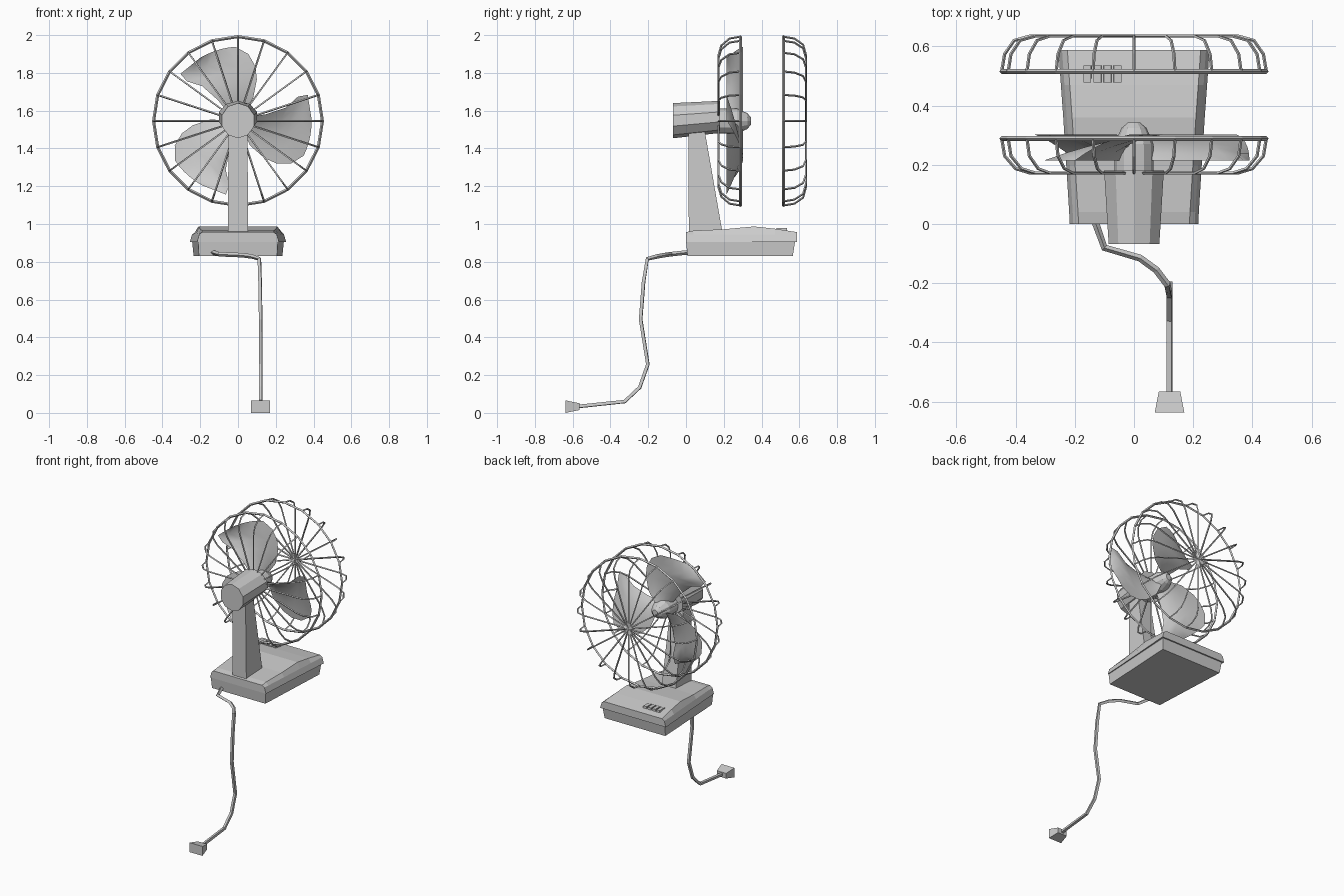
import bpy, bmesh
from math import sin, cos, pi, radians

if "Cube" in bpy.data.objects:
    bpy.data.objects.remove(bpy.data.objects["Cube"])

CZ = 1.545  # height of the fan axis


def make_object(name, verts, faces):
    mesh = bpy.data.meshes.new(name)
    mesh.from_pydata(verts, [], faces)
    bm = bmesh.new()
    bm.from_mesh(mesh)
    bmesh.ops.recalc_face_normals(bm, faces=bm.faces)
    bm.to_mesh(mesh)
    bm.free()
    obj = bpy.data.objects.new(name, mesh)
    bpy.context.collection.objects.link(obj)
    return obj


def loft(name, rings):
    """Skin a list of equal-length closed rings and cap both ends."""
    n = len(rings[0])
    verts = [p for ring in rings for p in ring]
    faces = [(k * n + i, k * n + (i + 1) % n, (k + 1) * n + (i + 1) % n, (k + 1) * n + i)
             for k in range(len(rings) - 1) for i in range(n)]
    faces += [tuple(range(n)), tuple(range((len(rings) - 1) * n, len(rings) * n))]
    return make_object(name, verts, faces)


def y_ring(y, rx, rz, cz, n):
    return [(rx * sin(2 * pi * i / n), y, cz + rz * cos(2 * pi * i / n)) for i in range(n)]


def rect_z(x0, x1, y0, y1, z, back=1.0):
    """Horizontal trapezoid; the y0 edge is scaled in x by 'back'."""
    return [(x0 * back, y0, z), (x1 * back, y0, z), (x1, y1, z), (x0, y1, z)]


def wires(name, paths, radius):
    """Square-section wires; each path is (points, cyclic)."""
    cu = bpy.data.curves.new(name, 'CURVE')
    cu.dimensions = '3D'
    cu.bevel_depth = radius
    cu.bevel_resolution = 0
    cu.use_fill_caps = True
    for pts, cyclic in paths:
        sp = cu.splines.new('POLY')
        sp.points.add(len(pts) - 1)
        for p, co in zip(sp.points, pts):
            p.co = (*co, 1)
        sp.use_cyclic_u = cyclic
        sp.use_smooth = False
    obj = bpy.data.objects.new(name, cu)
    bpy.context.collection.objects.link(obj)
    return obj


# Base tray, slightly wider toward +y
loft("base_tray", [rect_z(-.235, .235, .008, .565, .83, .88),
                   rect_z(-.243, .243, .0, .578, .91, .87)])

# Base lid: flared lip and a gently bulged top, lofted along y
sections = [(0, .217, .957), (.04, .219, .965), (.2, .229, .972), (.36, .239, .987),
            (.47, .247, .975), (.587, .255, .957)]
loft("base_lid", [[(-w, y, .905), (-w + .012, y, .945), (-w + .03, y, z),
                   (w - .03, y, z), (w - .012, y, .945), (w, y, .905)]
                  for y, w, z in sections])

# Speed buttons
for i in range(4):
    x = -.172 + i * .034
    loft(f"button_{i + 1}", [rect_z(x, x + .029, .476, .537, .955),
                             rect_z(x + .002, x + .027, .478, .535, .979)])

# Neck column, tapering upward
loft("neck", [rect_z(-.054, .054, .015, .192, .96),
              rect_z(-.05, .05, .012, .1, 1.49)])

# Motor housing and blade hub
loft("motor_housing", [y_ring(-.068, .09, .093, 1.547, 10),
                       y_ring(.18, .106, .085, 1.567, 10)])
loft("blade_hub", [y_ring(.17, .066, .066, CZ, 12), y_ring(.27, .066, .066, CZ, 12),
                   y_ring(.325, .042, .042, CZ, 12), y_ring(.343, .02, .02, CZ, 12)])

# Blades: a twisted, cambered sheet between leading and trailing edges
lead = [(.03, .05), (.08, .12), (.1, .22), (.092, .29), (.055, .355), (-.015, .393)]
trail = [(-.05, .04), (-.105, .11), (-.19, .185), (-.27, .21), (-.305, .25), (-.2, .335)]
COLS = 6
for b in range(3):
    a = radians(-120 * b)
    verts = []
    for k, (l, t) in enumerate(zip(lead, trail)):
        for c in range(COLS):
            f = c / (COLS - 1)
            s = 1 - 2 * f
            x = l[0] + (t[0] - l[0]) * f
            z = l[1] + (t[1] - l[1]) * f
            if k == len(lead) - 1:      # rounded tip
                z += .012 * (1 - s * s)
            y = .258 + .044 * s + .012 * (1 - s * s)
            verts.append((x * cos(a) - z * sin(a), y, CZ + x * sin(a) + z * cos(a)))
    faces = [(k * COLS + c, k * COLS + c + 1, (k + 1) * COLS + c + 1, (k + 1) * COLS + c)
             for k in range(len(lead) - 1) for c in range(COLS - 1)]
    blade = make_object(f"blade_{b + 1}", verts, faces)
    blade.data.polygons.foreach_set("use_smooth", [True] * len(faces))


# Guard cages: 20 bent spokes and a rim each
def cage(name, profile):
    def at(i, r, y):
        return (r * sin(i * pi / 10), y, CZ + r * cos(i * pi / 10))
    wires(name + "_spokes", [([at(i, r, y) for r, y in profile], False)
                             for i in range(20)], .0055)
    r, y = profile[0]
    wires(name + "_rim", [([at(i, r, y) for i in range(20)], True)], .008)


cage("rear_guard", [(.447, .289), (.437, .23), (.4, .187), (.35, .172), (.02, .172)])
cage("front_guard", [(.447, .515), (.437, .574), (.405, .62), (.35, .635), (0, .635)])

# Power cord and plug
wires("power_cord", [([(-.14, .03, .85), (-.125, -.01, .848), (-.1, -.08, .84), (.02, -.115, .835),
                       (.075, -.155, .828), (.113, -.205, .815), (.117, -.225, .69),
                       (.12, -.24, .495), (.12, -.202, .257), (.12, -.245, .135),
                       (.12, -.325, .06), (.12, -.58, .033)], False)], .012)
loft("plug", [[(.12 + sx * w, y, .033 + sz * h) for sx, sz in ((-1, -1), (1, -1), (1, 1), (-1, 1))]
              for y, w, h in ((-.637, .05, .033), (-.565, .036, .018))])
